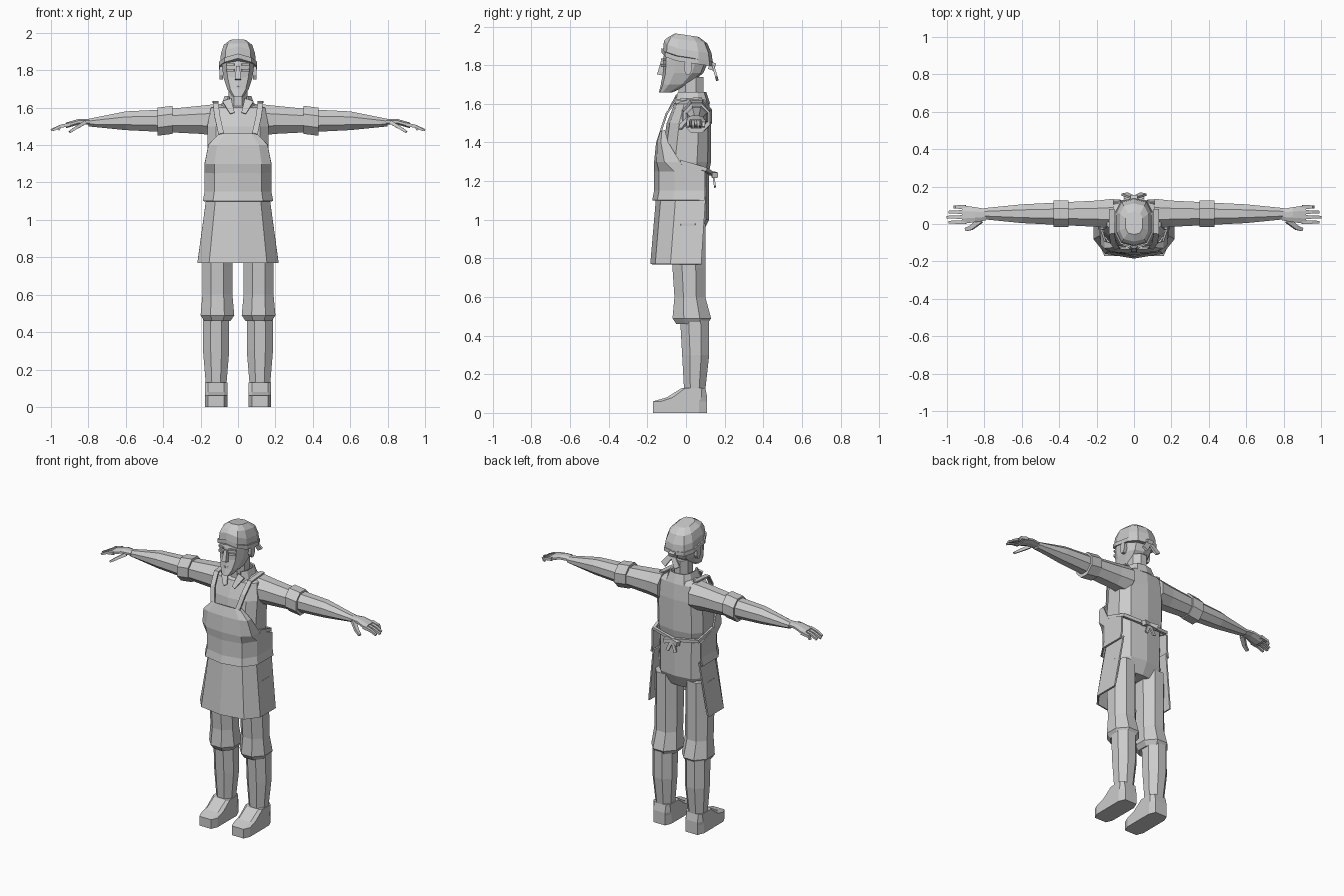
import bpy, bmesh
from math import sin, cos, tau
from mathutils import Vector

if "Cube" in bpy.data.objects:
    bpy.data.objects.remove(bpy.data.objects["Cube"])

shade = (0.6, 0.6, 0.6, 1)
grey = bpy.data.materials.new("plain grey")
grey.use_nodes = True
grey.diffuse_color = shade
grey.node_tree.nodes["Principled BSDF"].inputs["Base Color"].default_value = shade


def outline(sides, power, turn=0):
    """Rounded cross-section, starting at the front, fitted to -1..1."""
    def swell(value):
        return abs(value) ** power * (1 if value > 0 else -1)
    angles = [tau * (i + turn) / sides for i in range(sides)]
    points = [(swell(sin(angle)), -swell(cos(angle))) for angle in angles]
    reach = max(max(abs(u), abs(v)) for u, v in points)
    return [(u / reach, v / reach) for u, v in points]


BODY = outline(sides=10, power=.7)
LIMB = outline(sides=8, power=1, turn=.5)
SOLE = outline(sides=8, power=.4, turn=.5)
APRON = BODY[-3:] + BODY[:4]    # open at the back
COLLAR = BODY[1:]               # open at the front


def finish(name, bm, mirror, thick=0):
    bmesh.ops.recalc_face_normals(bm, faces=bm.faces)
    mesh = bpy.data.meshes.new(name)
    bm.to_mesh(mesh)
    bm.free()
    mesh.materials.append(grey)
    part = bpy.data.objects.new(name, mesh)
    bpy.context.collection.objects.link(part)
    if thick:
        solid = part.modifiers.new("thickness", 'SOLIDIFY')
        solid.thickness = thick
        solid.offset = 0
    if mirror:
        part.modifiers.new("mirror", 'MIRROR').use_mirror_merge = False


def bridge(bm, rings, closed):
    """Join neighbouring rings with quads and cap closed tubes."""
    count = len(rings[0])
    for near, far in zip(rings, rings[1:]):
        for i in range(count if closed else count - 1):
            j = (i + 1) % count
            bm.faces.new((near[i], near[j], far[j], far[i]))
    if closed:
        bm.faces.new(rings[0])
        bm.faces.new(rings[-1])


def loft(name, section, rows, axis='z', middle=0, mirror=False, thick=0, shape=None):
    """Rows hold: place along the axis, half width, then the two depth limits."""
    bm = bmesh.new()
    rings = []
    for place, half, low, high in rows:
        ring = []
        for u, v in section:
            across = middle + half * u
            depth = (low + high + (high - low) * v) / 2
            spot = (across, depth, place) if axis == 'z' else (place, across, depth)
            ring.append(bm.verts.new(shape(Vector(spot)) if shape else spot))
        rings.append(ring)
    bridge(bm, rings, closed=section not in (APRON, COLLAR))
    finish(name, bm, mirror, thick)


def bar(name, path, side, width, thick, taper=1, mirror=True):
    """Four-sided bar along a path; side is its width direction."""
    bm = bmesh.new()
    points = [Vector(point) for point in path]
    last = len(points) - 1
    rings = []
    for i, point in enumerate(points):
        along = points[min(i + 1, last)] - points[max(i - 1, 0)]
        up = along.cross(side).normalized()
        across = up.cross(along).normalized()
        scale = (1 + (taper - 1) * i / last) / 2
        wide, tall = across * width * scale, up * thick * scale
        rings.append([bm.verts.new(point + offset) for offset in
                      (-wide - tall, wide - tall, wide + tall, tall - wide)])
    bridge(bm, rings, closed=True)
    finish(name, bm, mirror)


SIDEWAYS, DEEP, UPRIGHT = Vector((1, 0, 0)), Vector((0, 1, 0)), Vector((0, 0, 1))

# Shirt, neck and collar
loft("shirt", BODY, [(.92, .13, -.06, .08), (1, .16, -.1, .12), (1.25, .16, -.13, .12),
                     (1.3, .17, -.13, .13), (1.5, .17, -.1, .13),
                     (1.6, .15, -.06, .12), (1.63, .07, 0, .1)])
loft("neck", LIMB, [(z, .05, -.04, .09) for z in (1.6, 1.74)])
loft("collar", COLLAR, [(1.6, .09, -.07, .12), (1.66, .07, -.05, .1)], thick=.01)
bar("collar_flap", [(.06, -.05, 1.64), (.03, -.09, 1.57)], SIDEWAYS, width=.05, thick=.01, taper=.5)

# Apron with straps and a bow at the back
loft("apron_skirt", APRON, [(1.12, .17, -.15, .2), (.77, .22, -.18, .18)], thick=.01)
loft("apron_bib", APRON, [(1.46, .1, -.13, -.1), (1.4, .16, -.15, -.07), (1.3, .18, -.16, .02),
                          (1.25, .18, -.16, .2), (1.15, .18, -.16, .2), (1.1, .19, -.17, .2)],
     thick=.01)
bar("apron_strap", [(.09, -.13, 1.46), (.11, -.1, 1.55), (.12, -.05, 1.62), (.12, .08, 1.63)],
    SIDEWAYS, width=.03, thick=.01)
bar("apron_tie", [(.17, -.03, 1.3), (.16, .1, 1.26), (0, .13, 1.24)],
    UPRIGHT, width=.02, thick=.02)
bar("bow_loop", [(0, .14, 1.24), (.05, .15, 1.23)], UPRIGHT, width=.02, thick=.02, taper=1.5)
bar("bow_tail", [(0, .14, 1.24), (.03, .15, 1.17)], SIDEWAYS, width=.02, thick=.01)

# Head and face
loft("head", BODY, [(1.66, .03, -.14, -.07), (1.7, .06, -.13, .02), (1.76, .08, -.12, .09),
                    (1.83, .09, -.12, .12), (1.9, .08, -.1, .1)])
loft("ear", LIMB, [(x, .02, 1.75, 1.83) for x in (.08, .1)], axis='x', middle=.01, mirror=True)
bar("nose", [(0, -.12, 1.82), (0, -.135, 1.75)], SIDEWAYS, width=.02, thick=.02, taper=1.5,
    mirror=False)
for name, z, width in (("lips", 1.71, .01), ("eye", 1.8, .015), ("eyebrow", 1.83, .01)):
    start, end = (0, .03) if name == "lips" else (.02, .06)
    bar(name, [(start, -.125, z), (end, -.11, z)], UPRIGHT, width, thick=.01)


# Head scarf, tilted back and lifted over the brow
def scarf_shape(point):
    point.z -= .15 * point.y
    if point.z < 1.9 and point.y < -.08:
        point.z += .03 - abs(point.x) / 4
    return point


dome = []
for step in range(4):
    angle = step * .45
    size = cos(angle) ** .5
    dome.append((1.82 + .14 * sin(angle), .1 * size, -.12 * size, .14 * size))
loft("head_scarf", BODY, dome, shape=scarf_shape)
loft("scarf_band", BODY, [(z, .104, -.126, .14) for z in (1.815, 1.84)], shape=scarf_shape)
bar("scarf_knot", [(0, .12, 1.8), (0, .15, 1.79)], SIDEWAYS, width=.04, thick=.04, mirror=False)
bar("scarf_tail", [(0, .14, 1.8), (.05, .16, 1.73)], SIDEWAYS, width=.03, thick=.01, taper=1.3)

# Arms with rolled cuffs
loft("arm", LIMB, [(.11, .08, 1.45, 1.62), (.2, .07, 1.46, 1.61), (.4, .06, 1.47, 1.59),
                   (.6, .05, 1.48, 1.58), (.8, .03, 1.5, 1.54)],
     axis='x', middle=.055, mirror=True)
loft("sleeve_cuff", LIMB, [(.35, .07, 1.46, 1.61), (.43, .07, 1.45, 1.6)],
     axis='x', middle=.055, mirror=True)

# Hands
loft("palm", LIMB, [(.79, .03, 1.51, 1.54), (.85, .04, 1.51, 1.54), (.92, .05, 1.49, 1.52)],
     axis='x', middle=.05, mirror=True)
for i in range(4):
    y = .01 + .027 * i
    tip = 1 - .01 * (i - 1) ** 2
    bar(f"finger_{i + 1}", [(.9, y, 1.51), (.95, y, 1.5), (tip, y, 1.48)],
        DEEP, width=.022, thick=.02, taper=.6)
bar("thumb", [(.82, .02, 1.52), (.87, -.02, 1.49), (.9, -.03, 1.47)],
    DEEP, width=.03, thick=.02, taper=.6)

# Trousers, lower legs and shoes
loft("trouser_leg", LIMB, [(.98, .08, -.08, .1), (.75, .08, -.07, .1), (.6, .08, -.06, .1),
                           (.49, .09, -.07, .13), (.46, .07, -.05, .11)],
     middle=.11, mirror=True)
loft("lower_leg", LIMB, [(.48, .07, -.03, .12), (.3, .07, -.02, .12), (.12, .055, -.01, .1)],
     middle=.117, mirror=True)
loft("shoe", SOLE, [(0, .06, -.17, .11), (.06, .06, -.17, .11), (.08, .06, -.1, .11),
                    (.13, .06, -.02, .1)], middle=.117, mirror=True)
